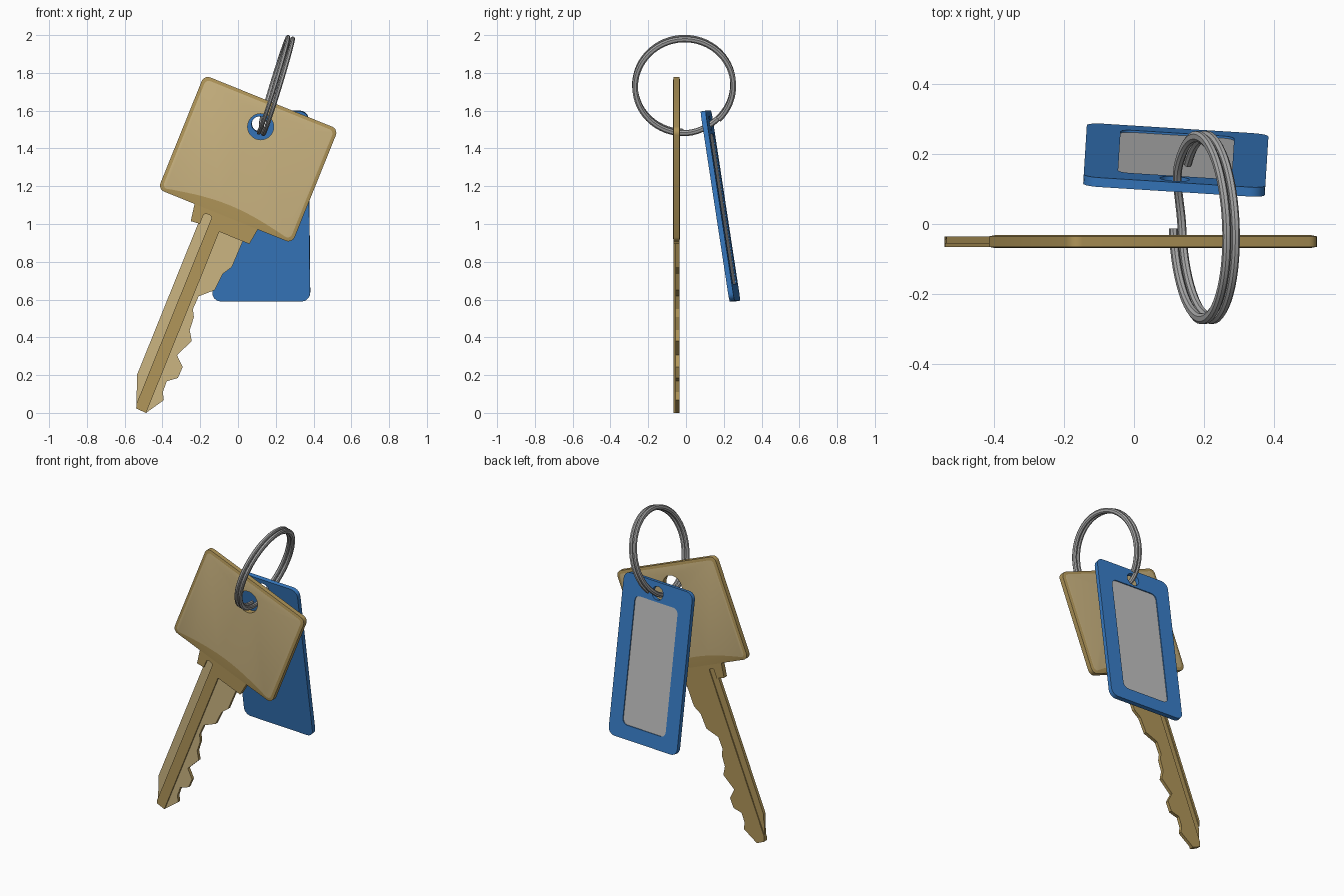
import bpy, bmesh, math
from mathutils import Matrix, Vector

if "Cube" in bpy.data.objects:
    bpy.data.objects.remove(bpy.data.objects["Cube"])

R = math.radians


def material(name, col):
    m = bpy.data.materials.new(name)
    m.diffuse_color = (*col, 1)
    m.use_nodes = True
    m.node_tree.nodes["Principled BSDF"].inputs["Base Color"].default_value = m.diffuse_color
    return m


PALE = material("pale brass", (0.60, 0.46, 0.22))
DEEP = material("deep brass", (0.44, 0.305, 0.10))
BLUE = material("blue plastic", (0.038, 0.195, 0.54))
PAPER = material("label grey", (0.50, 0.50, 0.50))
STEEL = material("ring steel", (0.40, 0.40, 0.40))

# Part frames: local x = width, y = thickness, z = length
KEY = Matrix.Translation((0.12, -0.05, 1.515)) @ Matrix.Rotation(R(22), 4, 'Y')
TAG = (Matrix.Translation((0.119, 0.182, 1.095)) @ Matrix.Rotation(R(-3.6), 4, 'Z')
       @ Matrix.Rotation(R(8.7), 4, 'X'))
RING = (Matrix.Translation((0.2, -0.01, 1.733)) @ Matrix.Rotation(R(2), 4, 'Z')
        @ Matrix.Rotation(R(17), 4, 'Y'))


def rounded(x0, x1, z0, z1, r, n=5, bottom=()):
    """Rounded rectangle outline, with optional extra points on the bottom edge."""
    pts = []
    corners = [(x1 - r, z1 - r), (x0 + r, z1 - r), (x0 + r, z0 + r), (x1 - r, z0 + r)]
    for k, (cx, cz) in enumerate(corners):
        if k == 3:
            pts += list(bottom)
        for i in range(n + 1):
            a = R(90 * k + 90 * i / n)
            pts.append((cx + r * math.cos(a), cz + r * math.sin(a)))
    return pts


def circle(cx, cz, r, n=32):
    return [(cx + r * math.cos(2 * math.pi * i / n), cz + r * math.sin(2 * math.pi * i / n))
            for i in range(n)]


def loft(name, sections, frame, mats):
    """Join closed loops of 3D points in order and cap both ends."""
    bm = bmesh.new()
    loops = [[bm.verts.new(p) for p in s] for s in sections]
    n = len(loops[0])
    for a, b in zip(loops, loops[1:]):
        for i in range(n):
            j = (i + 1) % n
            bm.faces.new((a[i], a[j], b[j], b[i]))
    bm.faces.new(loops[0])
    bm.faces.new(loops[-1])
    bmesh.ops.recalc_face_normals(bm, faces=bm.faces[:])
    me = bpy.data.meshes.new(name)
    bm.to_mesh(me)
    bm.free()
    for m in mats:
        me.materials.append(m)
    ob = bpy.data.objects.new(name, me)
    ob.matrix_world = frame
    bpy.context.collection.objects.link(ob)
    return ob


def prism(name, pts, y0, y1, frame, *mats):
    return loft(name, [[(x, y, z) for x, z in pts] for y in (y0, y1)], frame, mats)


def activate(ob):
    bpy.ops.object.select_all(action='DESELECT')
    ob.select_set(True)
    bpy.context.view_layer.objects.active = ob


def cut(ob, pts, y0, y1):
    """Subtract a prism drawn in the object's own frame."""
    c = prism("cutter", pts, y0, y1, ob.matrix_world, ob.data.materials[0])
    c.hide_render = True
    activate(ob)
    m = ob.modifiers.new("cut", 'BOOLEAN')
    m.operation, m.object, m.solver = 'DIFFERENCE', c, 'EXACT'
    bpy.ops.object.modifier_apply(modifier=m.name)
    bpy.data.objects.remove(c)


def smooth(ob, angle):
    activate(ob)
    bpy.ops.object.shade_smooth_by_angle(angle=R(angle))


# Key head: rounded plate with chamfered rim and an arched slope at the bottom
us = [-0.33 + 0.66 * i / 14 for i in range(15)]
outer = rounded(-0.38, 0.386, -0.51, 0.142, 0.035, bottom=[(u, -0.51) for u in us])
inner = rounded(-0.362, 0.368, -0.492, 0.124, 0.025,
                bottom=[(u, -0.492 + 0.045 * math.cos(math.pi * u / 0.69)) for u in us])
head = loft("key_head", [[(x, y, z) for x, z in p] for p, y in
                         ((inner, -0.019), (outer, -0.015), (outer, 0.015), (inner, 0.019))],
            KEY, (DEEP, PALE))
cut(head, circle(0, 0, 0.069), -0.1, 0.1)
for p in head.data.polygons:
    p.material_index = int(abs(p.normal.y) > 0.999)
smooth(head, 25)

# Key collar between head and blade
collar = prism("key_collar", [(-0.173, -0.5), (-0.156, -0.602), (-0.112, -0.598),
                              (0.177, -0.598), (0.191, -0.5)], -0.015, 0.0149, KEY, DEEP)

# Key blade with bitting: front face is pale cut metal
teeth = [(-0.115, -0.525), (-0.115, -1.46), (-0.052, -1.63), (0.005, -1.632), (0.067, -1.534),
         (0.046, -1.497), (0.044, -1.435), (0.092, -1.398), (0.094, -1.334), (0.042, -1.287),
         (0.087, -1.189), (0.055, -1.139), (0.050, -1.067), (0.029, -1.030), (0.032, -0.955),
         (0.099, -0.893), (0.106, -0.798), (0.137, -0.746), (0.141, -0.525)]
blade = prism("key_blade", teeth, -0.006, 0.0145, KEY, DEEP, PALE)

# Milled grooves running up into the collar, front and back
cut(collar, rounded(-0.106, -0.06, -0.7, -0.535, 0.015), -0.1, -0.005)
for ob in (collar, blade):
    cut(ob, rounded(-0.1, -0.065, -1.8, -0.535, 0.012), 0.008, 0.1)
for p in blade.data.polygons:
    p.material_index = int(p.normal.y < -0.9)

# Raised ridge on the front of the blade
prism("key_ridge", [(-0.06, -0.59), (-0.06, -1.608), (-0.052, -1.63), (0.005, -1.632),
                    (0.005, -0.59)], -0.0149, 0.0, KEY, DEEP)

# Blue tag with ring hole and a recess on the back for the label
tag = prism("tag", rounded(-0.259, 0.259, -0.509, 0.509, 0.045), -0.0135, 0.0135, TAG, BLUE)
cut(tag, circle(0, 0.44, 0.042), -0.1, 0.1)
window = rounded(-0.162, 0.162, -0.42, 0.385, 0.035)
cut(tag, window, 0.006, 0.1)
smooth(tag, 25)
prism("tag_label", window, 0.004, 0.0075, TAG, PAPER)

# Split ring: two coils side by side joined by one crossover
sections = []
N = 108
for i in range(N + 1):
    deg = -45 + 675 * i / N
    t = min(max((deg - 270) / 45, 0), 1)
    shift = 0.013 * (1 - 2 * t * t * (3 - 2 * t))
    d = Vector((0, math.cos(R(deg)), math.sin(R(deg))))
    sections.append([d * (0.26 + r) + Vector((shift + a, 0, 0)) for a, r in
                     ((0.011, 0.007), (0.005, 0.015), (-0.005, 0.015), (-0.011, 0.007),
                      (-0.011, -0.007), (-0.005, -0.015), (0.005, -0.015), (0.011, -0.007))])
ring = loft("split_ring", sections, RING, (STEEL,))
smooth(ring, 30)
